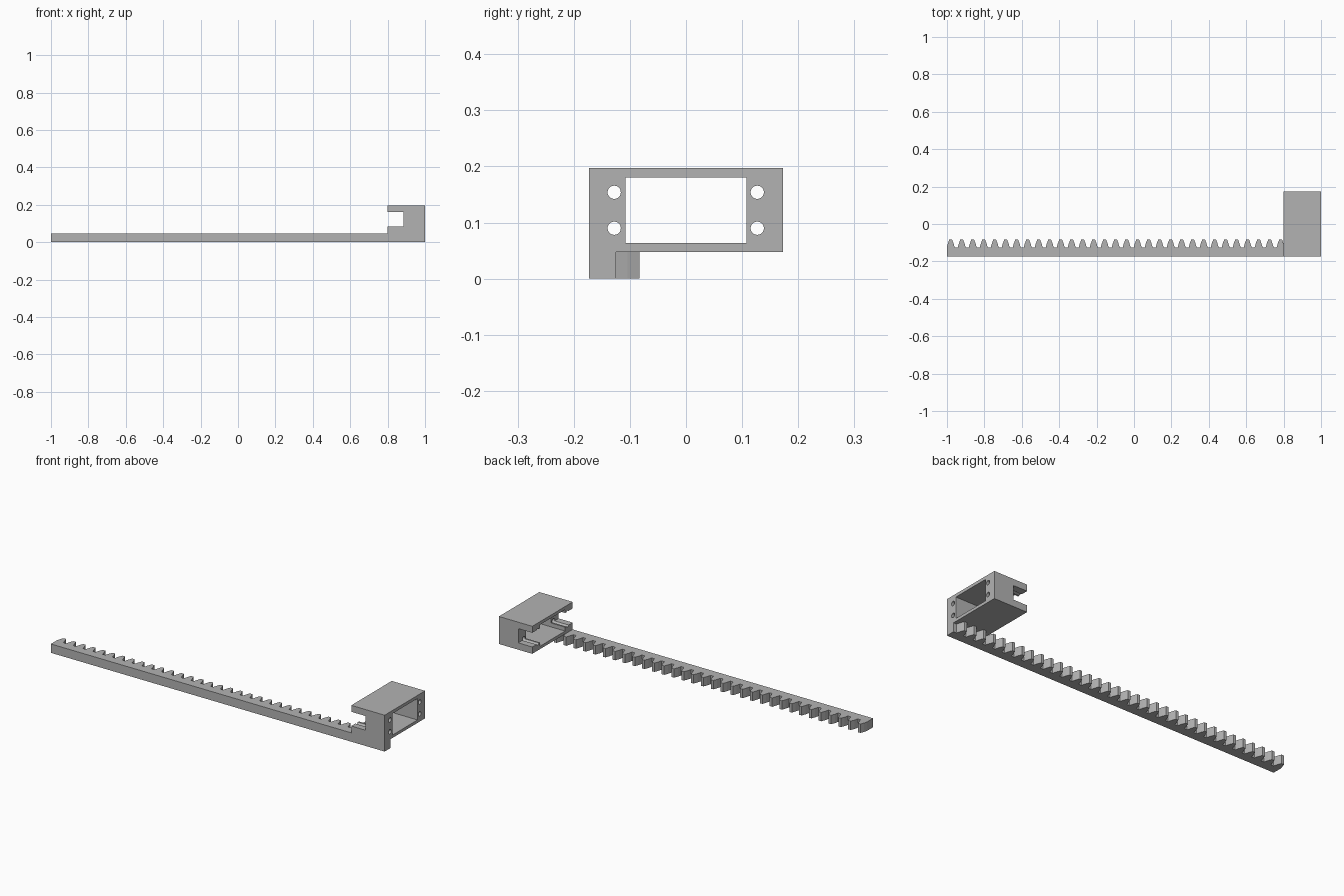
import bpy
import bmesh
from mathutils import Matrix, Vector

default_cube = bpy.data.objects.get("Cube")
if default_cube:
    bpy.data.objects.remove(default_cube, do_unlink=True)

grey = bpy.data.materials.new("plain grey")
grey.use_nodes = True
colour = (0.45, 0.45, 0.45, 1)
grey.diffuse_color = colour
grey.node_tree.nodes["Principled BSDF"].inputs["Base Color"].default_value = colour


def finish(name, bm):
    bmesh.ops.recalc_face_normals(bm, faces=bm.faces[:])
    mesh = bpy.data.meshes.new(name)
    bm.to_mesh(mesh)
    bm.free()
    mesh.materials.append(grey)
    obj = bpy.data.objects.new(name, mesh)
    bpy.context.collection.objects.link(obj)
    return obj


def box(name, low, high):
    low, high = Vector(low), Vector(high)
    bm = bmesh.new()
    place = Matrix.Translation((low + high) / 2) @ Matrix.Diagonal((*(high - low), 1))
    bmesh.ops.create_cube(bm, size=1, matrix=place)
    return finish(name, bm)


def rod(name, radius, y, z):
    # Cylinder along x through the holder
    bm = bmesh.new()
    place = Matrix.Translation((0.9, y, z)) @ Matrix.Rotation(1.5707963, 4, "Y")
    bmesh.ops.create_cone(bm, cap_ends=True, segments=32, radius1=radius,
                          radius2=radius, depth=0.4, matrix=place)
    return finish(name, bm)


def cut(target, cutter):
    cutter.hide_render = True
    mod = target.modifiers.new("cut", "BOOLEAN")
    mod.operation = "DIFFERENCE"
    mod.solver = "EXACT"
    mod.object = cutter
    bpy.context.view_layer.objects.active = target
    bpy.ops.object.modifier_apply(modifier=mod.name)
    bpy.data.objects.remove(cutter, do_unlink=True)


# Toothed rack: one outline in plan, extruded upward
FRONT, ROOT, MID, TIP = -0.173, -0.125, -0.104, -0.083
HEIGHT = 0.048
PITCH, FIRST, TEETH = 0.0588, -0.98, 34
flank = [(-0.021, ROOT), (-0.0153, MID), (-0.0075, TIP)]
tooth = flank + [(-x, y) for x, y in reversed(flank)]

outline = [(1, FRONT), (-1, FRONT), (-1, -0.122)]
for i in range(TEETH):
    centre = FIRST + i * PITCH
    outline += [(centre + x, y) for x, y in tooth if centre + x > -1]
outline.append((1, ROOT))

bm = bmesh.new()
base = bm.faces.new([bm.verts.new((x, y, 0)) for x, y in outline])
top = bmesh.ops.extrude_face_region(bm, geom=[base])
bmesh.ops.translate(bm, vec=(0, 0, HEIGHT),
                    verts=[v for v in top["geom"] if isinstance(v, bmesh.types.BMVert)])
finish("toothed_rack", bm)

# Motor holder: block with a window, a cross slot and four screw holes
holder = box("motor_holder", (0.8, -0.173, HEIGHT), (1, 0.173, 0.197))
cut(holder, box("window_cutter", (0.7, -0.108, 0.064), (1.1, 0.108, 0.18)))
cut(holder, box("slot_cutter", (0.7, -0.3, 0.085), (0.884, 0.3, 0.162)))
for y in (-0.128, 0.127):
    for z in (0.09, 0.154):
        cut(holder, rod("screw_hole_cutter", 0.0118, y, z))
